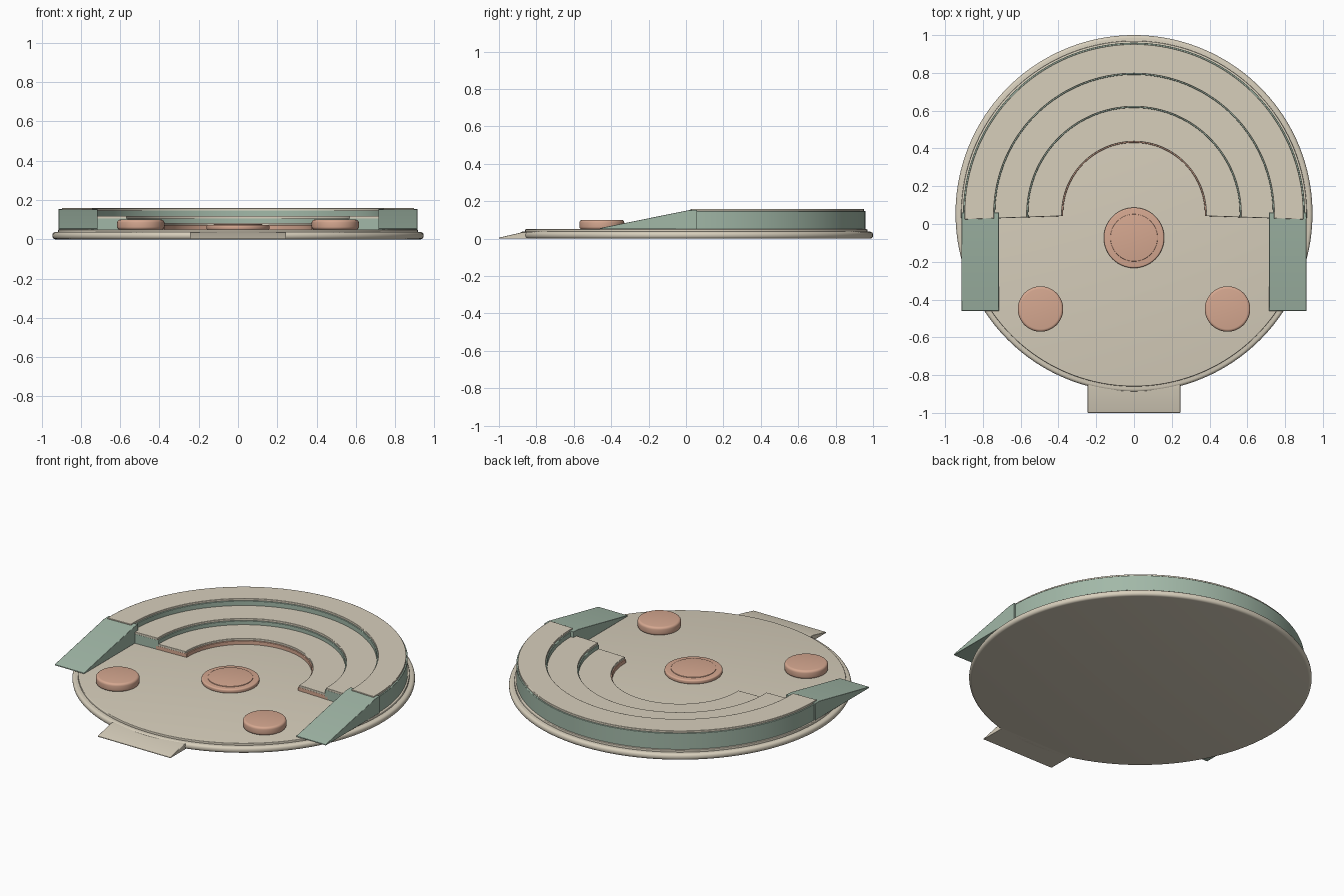
import bpy, bmesh, math

cube = bpy.data.objects.get("Cube")
if cube:
    bpy.data.objects.remove(cube)

CY = 0.055   # centre of the round platform along y


def material(name, rgb):
    m = bpy.data.materials.new(name)
    m.use_nodes = True
    m.diffuse_color = (*rgb, 1)
    m.node_tree.nodes["Principled BSDF"].inputs["Base Color"].default_value = (*rgb, 1)
    return m


STONE = material("warm_stone", (0.68, 0.62, 0.50))
SAGE = material("sage_green", (0.36, 0.48, 0.39))
CLAY = material("terracotta", (0.67, 0.39, 0.28))


def finish(name, bm, mat, bevel=0):
    bmesh.ops.recalc_face_normals(bm, faces=bm.faces)
    mesh = bpy.data.meshes.new(name)
    bm.to_mesh(mesh)
    bm.free()
    mesh.materials.append(mat)
    ob = bpy.data.objects.new(name, mesh)
    bpy.context.collection.objects.link(ob)
    if bevel:
        mod = ob.modifiers.new("soft_edges", "BEVEL")
        mod.width, mod.segments = bevel, 2
    bpy.ops.object.select_all(action="DESELECT")
    ob.select_set(True)
    bpy.context.view_layer.objects.active = ob
    bpy.ops.object.shade_smooth_by_angle(angle=math.radians(35))
    return ob


def rounded_disc(name, x, y, r, z0, z1, rnd, mat, steps=4, sides=96):
    """Solid disc whose rim is rounded at top and bottom."""
    profile = []
    for cz, start in ((z0 + rnd, -90), (z1 - rnd, 0)):
        for i in range(steps + 1):
            a = math.radians(start + 90 * i / steps)
            profile.append((r - rnd + rnd * math.cos(a), cz + rnd * math.sin(a)))
    bm = bmesh.new()
    rings = []
    for pr, pz in profile:
        rings.append([bm.verts.new((x + pr * math.cos(t), y + pr * math.sin(t), pz))
                      for t in (math.tau * k / sides for k in range(sides))])
    for a, b in zip(rings, rings[1:]):
        for k in range(sides):
            n = (k + 1) % sides
            bm.faces.new((a[k], a[n], b[n], b[k]))
    bm.faces.new(rings[0])
    bm.faces.new(rings[-1])
    return finish(name, bm, mat)


def arc_block(name, r0, r1, z0, z1, mat, bevel, trim=0, sides=80):
    """Rectangular section swept along slightly more than a half circle."""
    a0, a1 = math.radians(-2), math.radians(182)
    bm = bmesh.new()
    sections = []
    for k in range(sides + 1):
        t = a0 + trim + (a1 - a0 - 2 * trim) * k / sides
        sections.append([bm.verts.new((r * math.cos(t), CY + r * math.sin(t), z))
                         for r, z in ((r0, z0), (r1, z0), (r1, z1), (r0, z1))])
    for a, b in zip(sections, sections[1:]):
        for i in range(4):
            j = (i + 1) % 4
            bm.faces.new((a[i], a[j], b[j], b[i]))
    bm.faces.new(sections[0])
    bm.faces.new(sections[-1])
    ob = finish(name, bm, mat, bevel)
    if bevel:
        ob.modifiers[0].angle_limit = math.radians(40)
    return ob


def side_prism(name, x0, x1, outline, mat, bevel=0.002):
    """Extrude a (y, z) outline from x0 to x1."""
    bm = bmesh.new()
    face = bm.faces.new([bm.verts.new((x0, y, z)) for y, z in outline])
    out = bmesh.ops.extrude_face_region(bm, geom=[face])
    moved = [g for g in out["geom"] if isinstance(g, bmesh.types.BMVert)]
    bmesh.ops.translate(bm, verts=moved, vec=(x1 - x0, 0, 0))
    return finish(name, bm, mat, bevel)


# Round platform and its raised floor
rounded_disc("platform_base", 0, CY, 0.945, 0, 0.037, 0.016, STONE, sides=160)
rounded_disc("platform_floor", 0, CY, 0.915, 0.03, 0.05, 0.004, STONE, sides=160)

# Three stepped seating tiers, each a riser with a slightly inset tread
tiers = (("lower", 0.375, 0.58, 0.08, CLAY),
         ("middle", 0.56, 0.75, 0.115, SAGE),
         ("upper", 0.735, 0.905, 0.155, SAGE))
for name, r0, r1, top, mat in tiers:
    arc_block(name + "_tier_riser", r0, r1, 0.048, top - 0.008, mat, 0.002)
    arc_block(name + "_tier_tread", r0 + 0.007, r1 - 0.008, top - 0.01, top + 0.004,
              STONE, 0.002, trim=0.001)

# Side ramps climbing to the upper tier
for name, s in (("left", 1), ("right", -1)):
    side_prism(name + "_ramp", s * 0.715, s * 0.913,
               ((-0.46, 0.05), (0.06, 0.05), (0.06, 0.154), (0.015, 0.152), (-0.46, 0.056)),
               SAGE)

# Entrance ramp at the front
side_prism("entrance_ramp", -0.245, 0.245,
           ((-1.0, 0), (-0.84, 0), (-0.84, 0.034), (-0.875, 0.034), (-1.0, 0.005)), STONE)

# Round stage and its slightly raised inner disc
rounded_disc("stage", 0, -0.073, 0.16, 0.048, 0.073, 0.008, CLAY)
rounded_disc("stage_inset", 0, -0.073, 0.125, 0.065, 0.077, 0.003, CLAY)

# Two round pads near the front
for name, s in (("left", 1), ("right", -1)):
    rounded_disc(name + "_pad", s * 0.495, -0.45, 0.12, 0.049, 0.1, 0.014, CLAY)
